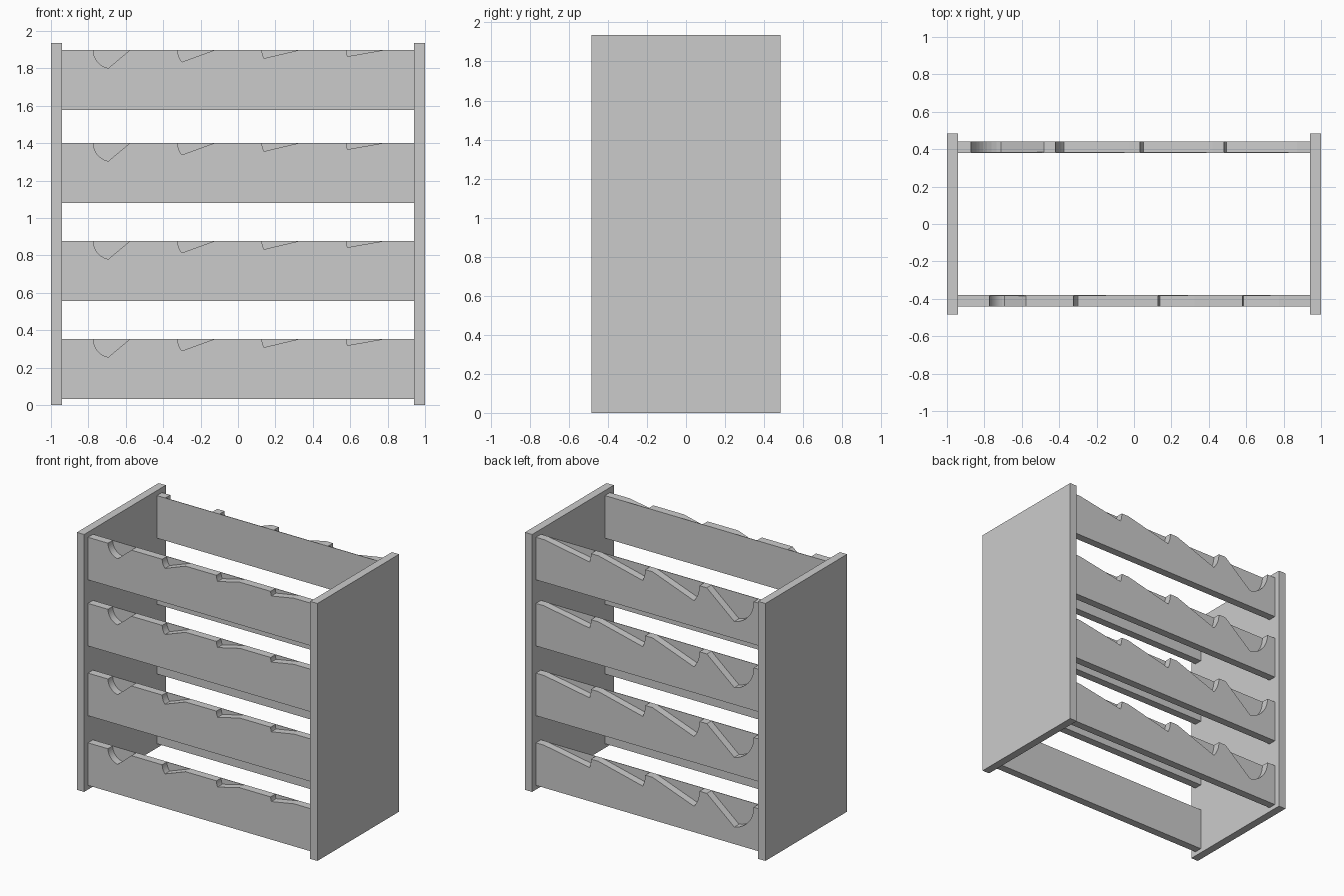
import bpy, bmesh, math

if "Cube" in bpy.data.objects:
    bpy.data.objects.remove(bpy.data.objects["Cube"])

X_IN, H, LIP = 0.94, 0.32, 0.004


def finish(name, bm):
    bmesh.ops.recalc_face_normals(bm, faces=bm.faces[:])
    me = bpy.data.meshes.new(name)
    bm.to_mesh(me)
    bm.free()
    ob = bpy.data.objects.new(name, me)
    bpy.context.collection.objects.link(ob)
    return ob


def box(name, x0, x1, y0, y1, z0, z1):
    bm = bmesh.new()
    bmesh.ops.create_cube(bm, size=1)
    for v in bm.verts:
        v.co.x = (x0, x1)[v.co.x > 0]
        v.co.y = (y0, y1)[v.co.y > 0]
        v.co.z = (z0, z1)[v.co.z > 0]
    return finish(name, bm)


def notch(cx, r, top, tilt, steps=10):
    # round arc from the left rim, then a straight chord to the right rim
    arc = [2 * tilt * i / steps for i in range(steps + 1)]
    pts = [(cx - r * math.cos(a), top - r * math.sin(a)) for a in arc]
    pts[0] = (cx - r, top)
    return pts + [(cx + r, top)]


def rail(name, y_out, y_in, r, z0):
    # board with four notches sunk from the outer face, closed by a thin inner skin
    top = z0 + H
    y_mid = y_in + math.copysign(LIP, y_out)
    outline, pockets = [(-X_IN, top)], []
    for i in range(4):
        pts = notch(-0.676 + 0.451 * i, r, top, math.radians(40 / (i + 1)))
        pockets.append(range(len(outline), len(outline) + len(pts)))
        outline += pts
    outline += [(X_IN, top), (X_IN, z0), (-X_IN, z0)]
    bm = bmesh.new()
    a = [bm.verts.new((x, y_out, z)) for x, z in outline]
    b = [bm.verts.new((x, y_mid, z)) for x, z in outline]
    n = len(outline)
    bm.faces.new(a)
    for i in range(n):
        j = (i + 1) % n
        bm.faces.new((a[i], a[j], b[j], b[i]))
    for p in pockets:
        bm.faces.new([b[i] for i in p])
    # inner skin
    c = [bm.verts.new((x, y_in, z)) for x, z in
         ((-X_IN, top), (X_IN, top), (X_IN, z0), (-X_IN, z0))]
    rim = [b[0]] + [b[i] for p in pockets for i in (p[0], p[-1])] + [b[n - 3]]
    bm.faces.new(rim + [c[1], c[0]])
    bm.faces.new((b[n - 3], b[n - 2], c[2], c[1]))
    bm.faces.new((b[n - 2], b[n - 1], c[3], c[2]))
    bm.faces.new((b[n - 1], b[0], c[0], c[3]))
    bm.faces.new(c)
    return finish(name, bm)


# side panels
box("left_side_panel", -1, -X_IN, -0.485, 0.485, 0, 1.935)
box("right_side_panel", X_IN, 1, -0.485, 0.485, 0, 1.935)

# four shelves, each a small-notched front rail and a large-notched back rail
for k, z in enumerate((0.032, 0.556, 1.08, 1.577), 1):
    rail(f"front_rail_{k}", -0.44, -0.38, 0.0975, z)
    rail(f"back_rail_{k}", 0.44, 0.38, 0.195, z)
